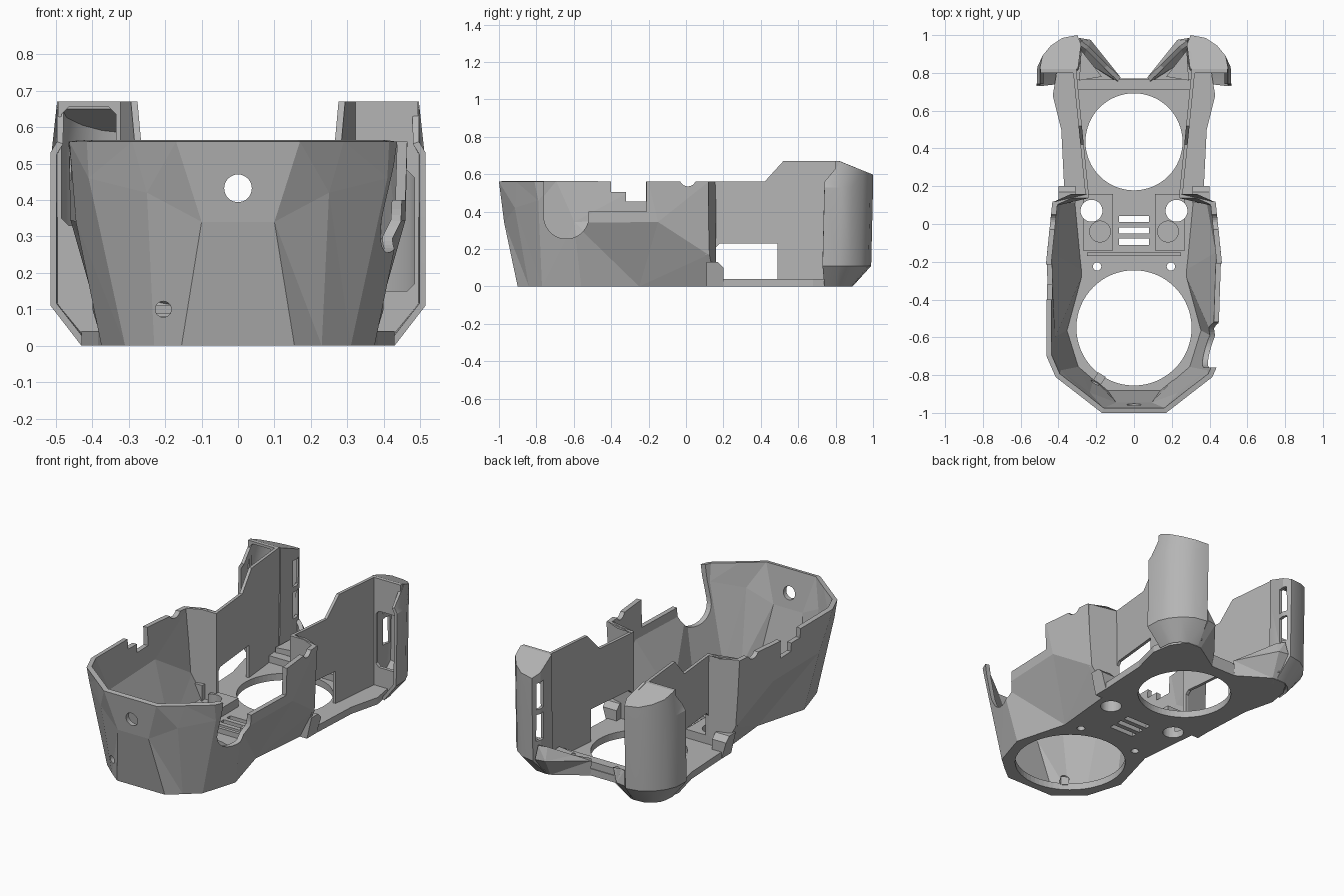
import bpy, bmesh, math
from mathutils import Vector

cube = bpy.data.objects.get("Cube")
if cube:
    bpy.data.objects.remove(cube, do_unlink=True)

grey = bpy.data.materials.new("plain_grey")
grey.use_nodes = True
grey.diffuse_color = (0.46, 0.46, 0.46, 1)
grey.node_tree.nodes["Principled BSDF"].inputs["Base Color"].default_value = (0.46, 0.46, 0.46, 1)


def make(name, bm):
    mesh = bpy.data.meshes.new(name)
    bm.to_mesh(mesh)
    bm.free()
    mesh.materials.append(grey)
    obj = bpy.data.objects.new(name, mesh)
    bpy.context.collection.objects.link(obj)
    return obj


def activate(obj):
    bpy.ops.object.select_all(action='DESELECT')
    bpy.context.view_layer.objects.active = obj
    obj.select_set(True)


def prism(name, pts, axis, lo, hi, warp=None):
    """Extrude a 2D outline along an axis, optionally moving every point."""
    place = {'x': lambda a, b, h: (h, a, b),
             'y': lambda a, b, h: (a, h, b),
             'z': lambda a, b, h: (a, b, h)}[axis]
    bm = bmesh.new()
    rings = []
    for h in (lo, hi):
        pos = [Vector(place(a, b, h)) for a, b in pts]
        rings.append([bm.verts.new(warp(p) if warp else p) for p in pos])
    bm.faces.new(rings[0])
    bm.faces.new(rings[1])
    n = len(pts)
    for i in range(n):
        j = (i + 1) % n
        bm.faces.new((rings[0][i], rings[0][j], rings[1][j], rings[1][i]))
    bmesh.ops.recalc_face_normals(bm, faces=bm.faces)
    return make(name, bm)


def rect(a0, a1, b0, b1):
    return [(a0, b0), (a1, b0), (a1, b1), (a0, b1)]


def arc(a, b, r, start=0, end=360, n=48):
    full = end - start == 360
    return [(a + r * math.cos(math.radians(start + (end - start) * i / (n if full else n - 1))),
             b + r * math.sin(math.radians(start + (end - start) * i / (n if full else n - 1))))
            for i in range(n)]


def sheet(name, rings, thick):
    """Loft open rings into a wall with its thickness on the inside."""
    bm = bmesh.new()
    rows = [[bm.verts.new(p) for p in ring] for ring in rings]
    for low, high in zip(rows, rows[1:]):
        for i in range(len(low) - 1):
            bm.faces.new((low[i], low[i + 1], high[i + 1], high[i]))
    bmesh.ops.triangulate(bm, faces=bm.faces)
    obj = make(name, bm)
    activate(obj)
    mod = obj.modifiers.new("thickness", 'SOLIDIFY')
    mod.thickness = thick
    mod.offset = -1
    bpy.ops.object.modifier_apply(modifier=mod.name)
    return obj


def cut(obj, cutters):
    for c in cutters:
        c.hide_render = True
        activate(obj)
        mod = obj.modifiers.new("cut", 'BOOLEAN')
        mod.operation = 'DIFFERENCE'
        mod.solver = 'EXACT'
        mod.object = c
        bpy.ops.object.modifier_apply(modifier=mod.name)
        bpy.data.objects.remove(c, do_unlink=True)


def both(pts):
    """Mirror a right-hand half path, running left rear - front - right rear."""
    return [(-p[0], *p[1:]) for p in reversed(pts)] + pts


# Waisted floor plate with two large openings, bolt holes and plain vents
front = [(.155, -.9), (.23, -.84), (.31, -.77), (.375, -.56), (.29, -.25), (.325, .12)]
rear = [(.37, .2), (.385, .5), (.43, .68), (.41, .80), (.35, .885), (.26, .885), (.08, .77)]
floor = prism("floor_plate", both(front + rear), 'z', 0, .04)
cutters = [prism("cutter", arc(0, -.55, .305, n=64), 'z', -.1, .2),
           prism("cutter", arc(0, .435, .257, n=64), 'z', -.1, .2)]
for s in (1, -1):
    cutters.append(prism("cutter", arc(s * .225, .07, .058), 'z', -.1, .2))
    cutters.append(prism("cutter", arc(s * .195, -.225, .022, n=20), 'z', -.1, .2))
for i in range(3):
    y = -.11 + .06 * i
    cutters.append(prism("cutter", rect(-.08, .08, y, y + .032), 'z', -.1, .2))
cut(floor, cutters)

# Faceted front tub, pinched in below a peak on each side
low = [(x, y, 0) for x, y in front]
mid = [(.10, -.972, .34), (.25, -.915, .42), (.41, -.79, .46),
       (.445, -.6, .34), (.46, -.15, .345), (.41, .12, .17)]
top = [(x, y, .56) for x, y in [(.17, -1), (.29, -.907), (.415, -.81),
                                (.463, -.7), (.465, -.2), (.432, .12)]]
tub = sheet("front_tub", [both(low), both(mid), both(top)], .028)
round_notch = [(-.76, .7)] + arc(-.64, .375, .12, 180, 360, 24) + [(-.52, .4), (-.21, .4), (-.21, .7)]
step_notch = [(-.4, .7), (-.4, .505), (-.32, .505), (-.32, .455), (-.215, .455), (-.215, .7)]
cut(tub, [prism("cutter", round_notch, 'x', .3, .6),
          prism("cutter", step_notch, 'x', -.6, -.3),
          prism("cutter", arc(.01, .58, .045, n=24), 'x', -.6, .6),
          prism("cutter", arc(0, .432, .038, n=32), 'y', -1.1, -.8),
          prism("cutter", arc(-.205, .1, .022, n=24), 'y', -1.1, -.75)])

# Small boss inside the front, cross rib and rear bar
prism("front_boss", [(-.215, -.825), (-.175, -.85), (-.15, -.81), (-.19, -.785)], 'z', .03, .08)
prism("cross_rib", rect(-.25, .25, -.17, -.15), 'z', .03, .07)
prism("rear_bar", rect(-.3, .3, .71, .765), 'z', .03, .08)

wing_top = [(.515, .74), (.512, .83), (.485, .89), (.44, .945), (.38, .985),
            (.30, 1.0), (.28, .95), (.297, .82)]
wing_low = [(.43, .74), (.425, .80), (.415, .83), (.39, .86), (.35, .885),
            (.285, .89), (.28, .87), (.293, .82)]


def roof_z(y):
    return .67 - max(0, y - .82) * .4


for s, side in ((1, "left"), (-1, "right")):
    def flip(p, s=s):
        return Vector((p.x * s, p.y, p.z))

    def step_back(p, s=s):
        shift = .045 * min(1, max(0, (.432 - p.x) / .1))
        return Vector((s * p.x, p.y + shift, p.z))

    def flare(p, s=s):
        return Vector((s * (p.x + .235 + .1 * (p.y - .11)), p.y, p.z))

    # Wide panel stepping in from the tub to the rear wall, with its foot
    prism(side + "_step_panel", [(.24, 0), (.325, 0), (.41, .17), (.432, .56), (.33, .56), (.24, .56)],
          'y', .092, .115, step_back)
    prism(side + "_foot", [(.11, .0), (.2, .0), (.2, .1), (.17, .13), (.11, .13)],
          'x', .31, .40, lambda p, s=s: Vector((s * (p.x - (.03 if p.z < .05 and p.x > .35 else 0)), p.y, p.z)))

    # Thin rear side wall, flaring outward to the back, with a window
    wall = prism(side + "_rear_wall",
                 [(.14, .02), (.82, .02), (.82, .67), (.52, .67), (.42, .56), (.14, .56)],
                 'x', 0, .018, flare)
    cut(wall, [prism("cutter", [(.16, .04), (.49, .04), (.49, .23), (.18, .23), (.16, .21)],
                     'x', .2, .45, flip)])

    # Curved wing shell at the rear corner
    rings = [[(x, y, 0) for x, y in wing_low],
             [(x, y - .01, .11) for x, y in wing_top],
             [(x, y, .53) for x, y in wing_top],
             [(min(x, .497), y, .56 if y < .8 and x > .4 else roof_z(y)) for x, y in wing_top]]
    rings = [[(s * x, y, z) for x, y, z in r][::s] for r in rings]
    wing = sheet(side + "_wing", rings, .018)
    cut(wing, [prism("cutter", rect(.915, .972, z, z + .155), 'x', .2, .335, flip) for z in (.22, .405)])
    activate(wing)
    bpy.ops.object.shade_smooth_by_angle(angle=math.radians(28))

    # Sloping wing roof
    roof = [(min(x, .497), y) for x, y in wing_top[1:]] + [(.497, .82)]
    prism(side + "_wing_roof", roof, 'z', -.02, 0,
          lambda p, s=s: Vector((s * p.x, p.y, p.z + roof_z(p.y))))

    # Front panel of the wing with its opening
    panel = prism(side + "_wing_panel",
                  [(.305, .02), (.42, .02), (.505, .11), (.505, .55), (.494, .58), (.494, .67), (.305, .67)],
                  'y', .80, .82, flip)
    z0, z1 = (.15, .48) if s > 0 else (.33, .655)
    c = .02
    hole = [(.335 + c, z0), (.485 - c, z0), (.485, z0 + c), (.485, z1 - c),
            (.485 - c, z1), (.335 + c, z1), (.335, z1 - c), (.335, z0 + c)]
    cut(panel, [prism("cutter", hole, 'y', .7, .84, flip)])

    # Low diagonal bracket and its gusset at the back of the floor
    brace = [[(.29, .89, 0), (.26, .885, 0), (.08, .77, 0)],
             [(.29, .985, .12), (.23, .975, .12), (.07, .775, .09)],
             [(.28, .97, .2), (.24, .94, .19), (.14, .84, .13)]]
    sheet(side + "_rear_bracket", [[(s * x, y, z) for x, y, z in r][::s] for r in brace], .025)
    prism(side + "_gusset", [(.17, .78), (.29, .76), (.28, .92)], 'z', .03, .11, flip)

    # Mounting block beside the vents
    block = prism(side + "_mount_block", rect(.11, .27, -.14, .16), 'z', .035, .09, flip)
    cut(block, [prism("cutter", arc(.225, .07, .058), 'z', 0, .2, flip),
                prism("cutter", arc(.18, -.04, .055), 'z', .06, .2, flip)])
